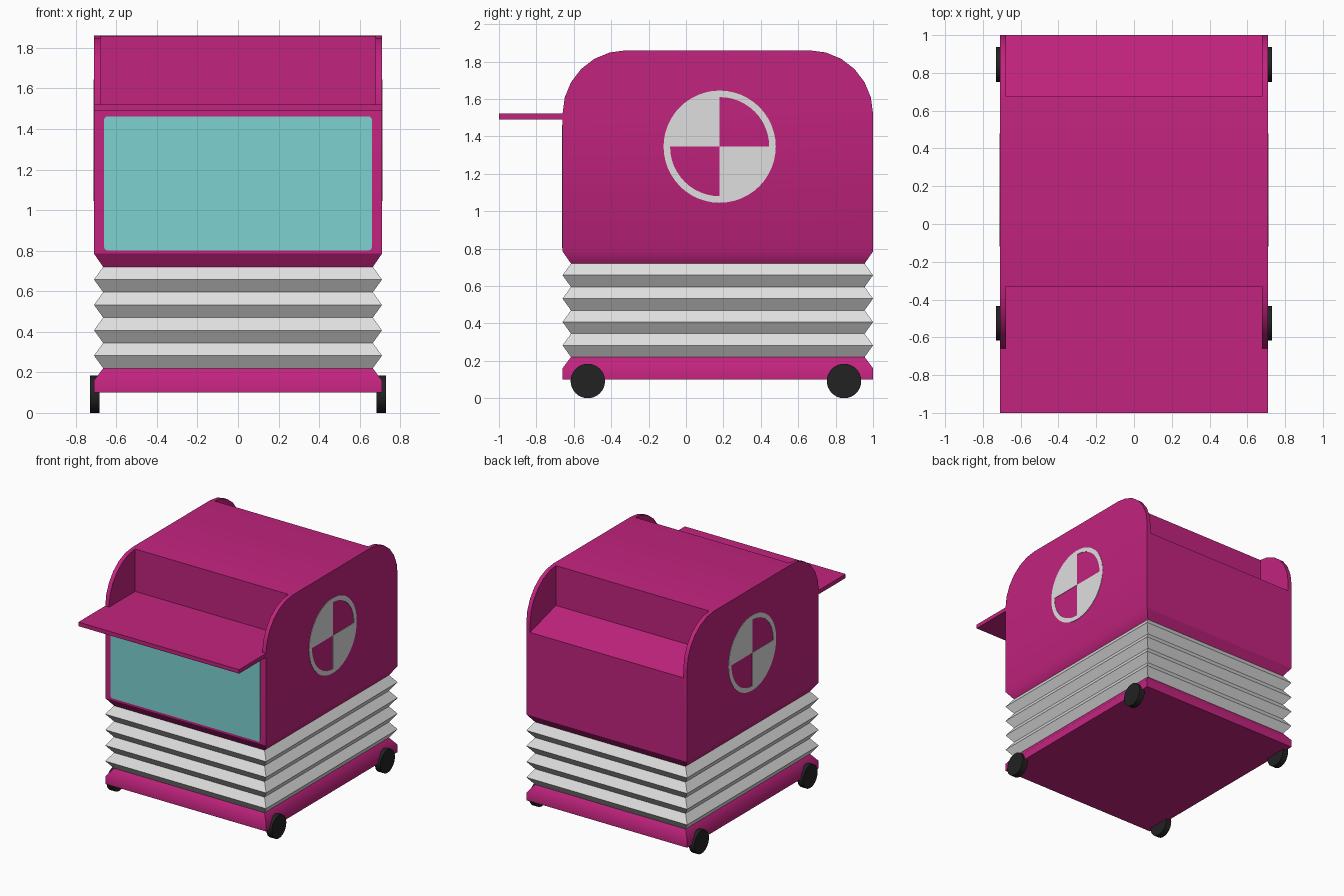
import bpy, bmesh
from math import sin, cos, pi, radians

scene = bpy.context.scene
if "Cube" in scene.objects:
    bpy.data.objects.remove(scene.objects["Cube"], do_unlink=True)


def material(name, rgb):
    m = bpy.data.materials.new(name)
    m.use_nodes = True
    m.diffuse_color = (*rgb, 1)
    m.node_tree.nodes["Principled BSDF"].inputs["Base Color"].default_value = (*rgb, 1)
    return m


PINK = material("magenta", (0.54, 0.017, 0.21))
WHITE = material("pale_grey", (0.74, 0.74, 0.74))
TEAL = material("teal_glass", (0.21, 0.64, 0.64))
BLACK = material("black_rubber", (0.016, 0.016, 0.016))

HALF, FRONT, BACK = 0.71, -0.66, 1.0     # outer shell limits
INSET = 0.045                            # depth of folds and chamfers


def finish(name, bm, mat, angle=45):
    bmesh.ops.recalc_face_normals(bm, faces=bm.faces)
    mesh = bpy.data.meshes.new(name)
    bm.to_mesh(mesh)
    bm.free()
    mesh.materials.append(mat)
    ob = bpy.data.objects.new(name, mesh)
    scene.collection.objects.link(ob)
    smooth(ob, angle)
    return ob


def smooth(ob, angle=45):
    bpy.ops.object.select_all(action="DESELECT")
    ob.select_set(True)
    bpy.context.view_layer.objects.active = ob
    bpy.ops.object.shade_smooth_by_angle(angle=radians(angle))


def prism(profile, half):
    """Extrude a (y, z) outline symmetrically along x."""
    bm = bmesh.new()
    face = bm.faces.new([bm.verts.new((-half, y, z)) for y, z in profile])
    ext = bmesh.ops.extrude_face_region(bm, geom=[face])["geom"]
    bmesh.ops.translate(bm, vec=(2 * half, 0, 0),
                        verts=[g for g in ext if isinstance(g, bmesh.types.BMVert)])
    return bm


def loft(name, levels, mat):
    """Stack of rectangles, each given as (z, inset)."""
    bm = bmesh.new()
    rings = []
    for z, d in levels:
        x, a, b = HALF - d, FRONT + d, BACK - d
        rings.append([bm.verts.new((px, py, z))
                      for px, py in ((-x, a), (x, a), (x, b), (-x, b))])
    for lo, hi in zip(rings, rings[1:]):
        for i in range(4):
            j = (i + 1) % 4
            bm.faces.new((lo[i], lo[j], hi[j], hi[i]))
    bm.faces.new(rings[0])
    bm.faces.new(rings[-1])
    return finish(name, bm, mat)


def box(name, x, y0, y1, z0, z1, mat):
    return finish(name, prism([(y0, z0), (y1, z0), (y1, z1), (y0, z1)], x), mat)


# Base tray and folded bellows
loft("base_tray", [(0.10, 0), (0.16, 0), (0.22, INSET)], PINK)
loft("bellows", [(0.22 + i * 0.0625, 0 if i % 2 else INSET) for i in range(9)], WHITE)

# Upper shell: rounded outline, chamfered lower rim
R, TOP, RIM = 0.34, 1.86, 0.785
arc = [(R * cos(t * pi / 12), R * sin(t * pi / 12)) for t in range(7)]
outline = [(FRONT + INSET, 0.72), (BACK - INSET, 0.72), (BACK, RIM)]
outline += [(BACK - R + c, TOP - R + s) for c, s in arc]
outline += [(FRONT + R - c, TOP - R + s) for c, s in reversed(arc)]
outline += [(FRONT, RIM)]
bm = prism(outline, HALF)
bmesh.ops.bisect_plane(bm, geom=bm.verts[:] + bm.edges[:] + bm.faces[:],
                       plane_co=(0, 0, RIM), plane_no=(0, 0, 1))
for v in bm.verts:
    if v.co.z < RIM - 0.01:
        v.co.x *= (HALF - INSET) / HALF
shell = finish("upper_shell", bm, PINK)

# Cut the front and back roof steps between the side cheeks
CHEEK = 0.677
cutters = [
    finish("front_step_cutter", prism([(-0.9, 1.52), (-0.33, 1.52), (-0.33, 2), (-0.9, 2)], CHEEK), PINK),
    finish("back_step_cutter", prism([(0.675, 1.54), (1.1, 1.42), (1.1, 2), (0.675, 2)], CHEEK), PINK),
]
for c in cutters:
    c.hide_render = True
    mod = shell.modifiers.new("cut", "BOOLEAN")
    mod.operation, mod.solver, mod.object = "DIFFERENCE", "EXACT", c
cut = bpy.data.meshes.new_from_object(shell.evaluated_get(bpy.context.evaluated_depsgraph_get()))
shell.modifiers.clear()
shell.data = cut
for c in cutters:
    bpy.data.objects.remove(c, do_unlink=True)
smooth(shell)

# Awning shelf
box("awning", HALF, -1.0, FRONT, 1.49, 1.522, PINK)

# Front window plate with small rounded corners
bm = bmesh.new()
r, corners = 0.015, ((1, 1), (-1, 1), (-1, -1), (1, -1))
pts = []
for k, (sx, sz) in enumerate(corners):
    for i in range(4):
        a = (k + i / 3) * pi / 2
        pts.append((sx * (0.66 - r) + r * cos(a), 1.132 + sz * (0.33 - r) + r * sin(a)))
face = bm.faces.new([bm.verts.new((x, FRONT - 0.004, z)) for x, z in pts])
ext = bmesh.ops.extrude_face_region(bm, geom=[face])["geom"]
bmesh.ops.translate(bm, vec=(0, 0.006, 0),
                    verts=[g for g in ext if isinstance(g, bmesh.types.BMVert)])
finish("front_window", bm, TEAL, 30)

# Round quartered emblem on each side: full rim, two filled quarters
STEPS = 48
for side, label in ((1, "left"), (-1, "right")):
    bm = bmesh.new()

    def point(radius, i):
        a = 2 * pi * i / STEPS
        return bm.verts.new((side * (HALF + 0.003), 0.18 + side * radius * cos(a),
                             1.345 + radius * sin(a)))
    for i in range(STEPS):
        bm.faces.new((point(0.265, i), point(0.30, i), point(0.30, i + 1), point(0.265, i + 1)))
        if (i * 4 // STEPS) % 2:
            bm.faces.new((point(0, i), point(0.265, i), point(0.265, i + 1)))
    bmesh.ops.remove_doubles(bm, verts=bm.verts, dist=0.0005)
    for f in bm.faces:
        f.normal_update()
        if f.normal.x * side < 0:
            f.normal_flip()
    ext = bmesh.ops.extrude_face_region(bm, geom=bm.faces[:], use_keep_orig=True)["geom"]
    bmesh.ops.translate(bm, vec=(-side * 0.005, 0, 0),
                        verts=[g for g in ext if isinstance(g, bmesh.types.BMVert)])
    finish(label + "_emblem", bm, WHITE, 30)

# Four wheels
for side, label in ((1, "left"), (-1, "right")):
    for y, end in ((-0.525, "front"), (0.845, "back")):
        bpy.ops.mesh.primitive_cylinder_add(vertices=32, radius=0.092, depth=0.048,
                                            location=(side * 0.706, y, 0.092),
                                            rotation=(0, pi / 2, 0))
        wheel = bpy.context.object
        wheel.name = end + "_" + label + "_wheel"
        wheel.data.materials.append(BLACK)
        smooth(wheel)
